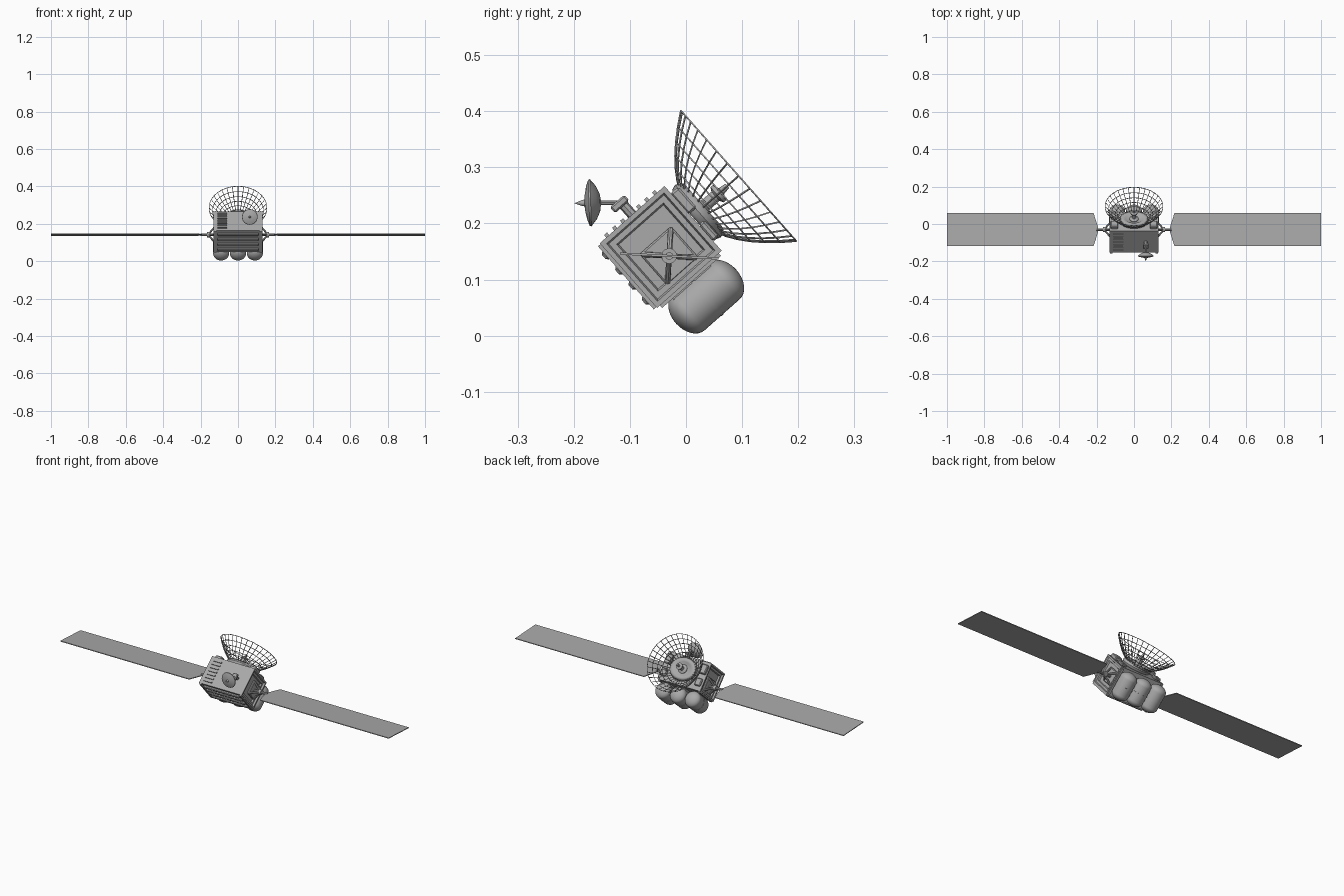
import bpy, bmesh, math
from mathutils import Matrix, Vector

if "Cube" in bpy.data.objects:
    bpy.data.objects.remove(bpy.data.objects["Cube"])

TILT = math.radians(41.5)
# Body frame: x = across, y = towards the big dish, z = towards the small dish
BODY = Matrix.Translation((0, -0.045, 0.158)) @ Matrix.Rotation(TILT, 4, 'X')
WORLD = Matrix.Identity(4)
ALONG_Y = Matrix.Rotation(-math.pi / 2, 4, 'X')   # z axis -> +y
ALONG_X = Matrix.Rotation(math.pi / 2, 4, 'Y')    # z axis -> +x

grey = bpy.data.materials.new("satellite grey")
grey.diffuse_color = (0.4, 0.4, 0.4, 1)
grey.use_nodes = True
grey.node_tree.nodes["Principled BSDF"].inputs["Base Color"].default_value = grey.diffuse_color


def finish(name, bm, frame, smooth=False):
    bmesh.ops.recalc_face_normals(bm, faces=bm.faces)
    mesh = bpy.data.meshes.new(name)
    bm.to_mesh(mesh)
    bm.free()
    obj = bpy.data.objects.new(name, mesh)
    bpy.context.collection.objects.link(obj)
    obj.matrix_world = frame
    mesh.materials.append(grey)
    if smooth:
        mesh.shade_smooth()
        mesh.set_sharp_from_angle(angle=math.radians(35))
    return obj


def box(name, centre, size, frame=BODY, bevel=0):
    bm = bmesh.new()
    bmesh.ops.create_cube(bm, size=1)
    bmesh.ops.scale(bm, vec=size, verts=bm.verts)
    bmesh.ops.translate(bm, vec=centre, verts=bm.verts)
    if bevel:
        bmesh.ops.bevel(bm, geom=bm.edges[:], offset=bevel, segments=1, affect='EDGES')
    return finish(name, bm, frame)


def lathe(name, profile, frame, sides=32):
    """Spin (radius, height) points about z."""
    bm = bmesh.new()
    pts = [bm.verts.new((r, 0, h)) for r, h in profile]
    edges = [bm.edges.new(p) for p in zip(pts, pts[1:])]
    bmesh.ops.spin(bm, geom=pts + edges, cent=(0, 0, 0), axis=(0, 0, 1),
                   angle=2 * math.pi, steps=sides, use_duplicate=False)
    bmesh.ops.remove_doubles(bm, verts=bm.verts, dist=1e-5)
    return finish(name, bm, frame, True)


def rod(name, a, b, r, frame=BODY, sides=8):
    a, b = Vector(a), Vector(b)
    turn = (b - a).to_track_quat('Z', 'Y').to_matrix().to_4x4()
    return lathe(name, [(0, 0), (r, 0), (r, (b - a).length), (0, (b - a).length)],
                 frame @ Matrix.Translation(a) @ turn, sides)


# Main body: box with stepped, recessed side faces
bm = bmesh.new()
bmesh.ops.create_cube(bm, size=1)
bmesh.ops.scale(bm, vec=(0.26, 0.154, 0.154), verts=bm.verts)
for face in [f for f in bm.faces if abs(f.normal.x) > 0.9]:
    for width, depth in ((0.012, 0), (0.004, -0.008), (0.014, 0), (0.004, -0.008)):
        bmesh.ops.inset_region(bm, faces=[face], thickness=width, depth=depth)
finish("body", bm, BODY)

# Ribs on the lower front face and raised border strips
for i in range(4):
    v = -0.054 + i * 0.036
    box("front_rib", (0, -0.081, v), (0.22, 0.014, 0.018), bevel=0.004)
for s in (-1, 1):
    box("front_border", (s * 0.121, -0.079, 0), (0.012, 0.008, 0.15))
    box("lower_border", (s * 0.121, 0, -0.079), (0.012, 0.14, 0.008))

# Louvre bars on the upper face
for i in range(7):
    box("louvre", (-0.085, -0.058 + i * 0.019, 0.079), (0.05, 0.007, 0.008))

# Three fuel tanks under the rear face, each with rounded ends and a seam band
R, HALF, CAP = 0.043, 0.042, 0.03
arc = [(R * math.cos(a), HALF + CAP * math.sin(a))
       for a in (i * math.pi / 16 for i in range(8))] + [(0, HALF + CAP)]
tank = [(r, -h) for r, h in reversed(arc)] + arc
for x in (-0.09, 0, 0.09):
    place = BODY @ Matrix.Translation((x, 0.002, -0.12)) @ ALONG_Y
    lathe("tank", tank, place)
    lathe("tank_band", [(R, -0.003), (R + 0.001, -0.003), (R + 0.001, 0.003), (R, 0.003)], place)
    box("tank_saddle", (x, 0, -0.08), (0.05, 0.09, 0.012))

# Solar wings: tapered plate, root cone and stem
AXIS = (-0.03, 0.142)
for s in (-1, 1):
    bm = bmesh.new()
    outline = [(0.192, 0.012), (0.216, 0.088), (1, 0.088), (1, -0.088), (0.216, -0.088), (0.192, -0.012)]
    plate = bm.faces.new([bm.verts.new((s * x, y, -0.002)) for x, y in outline])
    ext = bmesh.ops.extrude_face_region(bm, geom=[plate])["geom"]
    bmesh.ops.translate(bm, vec=(0, 0, 0.004), verts=[g for g in ext if isinstance(g, bmesh.types.BMVert)])
    finish("solar_wing", bm, Matrix.Translation((0, AXIS[0], AXIS[1])) @ Matrix.Rotation(-0.05, 4, 'X'))
    rod("wing_stem", (s * 0.11, *AXIS), (s * 0.2, *AXIS), 0.007, WORLD, 10)
    lathe("wing_hinge", [(0, -0.008), (0.014, -0.008), (0.014, 0.008), (0, 0.008)],
          Matrix.Translation((s * 0.158, *AXIS)) @ ALONG_X, 12)

    # Pyramid mount of four struts on a square base
    tip = BODY.inverted() @ Vector((s * 0.16, *AXIS))
    box("mount_base", (s * 0.117, tip.y, tip.z), (0.012, 0.075, 0.075), bevel=0.003)
    for a in (-1, 1):
        for b in (-1, 1):
            rod("mount_strut", (s * 0.12, tip.y + a * 0.033, tip.z + b * 0.033), tip, 0.005)

    # Equipment boxes beside the dish
    box("side_unit", (s * 0.105, 0.085, 0.035), (0.04, 0.02, 0.05), bevel=0.004)
    box("side_unit_low", (s * 0.105, 0.083, -0.035), (0.035, 0.014, 0.04), bevel=0.004)

# Padded oval base behind the dish
base = lathe("dish_base", [(0, -0.014), (0.85, -0.014), (0.95, -0.009), (1, 0), (0.95, 0.009),
                           (0.85, 0.014), (0.6, 0.012), (0.5, 0.006), (0, 0.006)],
             BODY @ Matrix.Translation((0, 0.092, 0.004)) @ ALONG_Y @ Matrix.Diagonal((0.08, 0.062, 1, 1)))

# Big open lattice dish: paraboloid grid turned into bars
DISH = BODY @ Matrix.Translation((0, 0.081, 0.003)) @ ALONG_Y
bowl = lathe("big_dish", [(r, 0.107 * (r / 0.155) ** 2)
                          for r in (0.03 + i * 0.125 / 7 for i in range(8))], DISH, 32)
wire = bowl.modifiers.new("lattice", 'WIREFRAME')
wire.thickness = 0.0035
wire.use_boundary = True
bowl.data.shade_flat()

# Dish feed: stepped horn
lathe("dish_feed", [(0, 0), (0.024, 0), (0.024, 0.02), (0.011, 0.028), (0.011, 0.052),
                    (0.018, 0.056), (0.018, 0.062), (0.007, 0.066), (0.005, 0.08), (0, 0.08)], DISH, 16)

# Small front dish with spike feed and bracket
SMALL = Matrix.Translation((0.063, -0.166, 0.237)) @ Matrix.Rotation(math.radians(92), 4, 'X')
lathe("small_dish", [(0, -0.015), (0.016, -0.0125), (0.03, -0.006), (0.042, 0.004), (0.041, 0.007),
                     (0.03, 0.011), (0.015, 0.014), (0.006, 0.015), (0.005, 0.02), (0, 0.033)], SMALL, 24)
rod("dish_arm", (0.063, 0.0, 0.07), (0.063, 0.0, 0.113), 0.009)
box("arm_head", (0.063, -0.004, 0.106), (0.028, 0.034, 0.014), bevel=0.003)
rod("dish_link", (0.063, -0.118, 0.237), (0.063, -0.153, 0.237), 0.004, WORLD)
